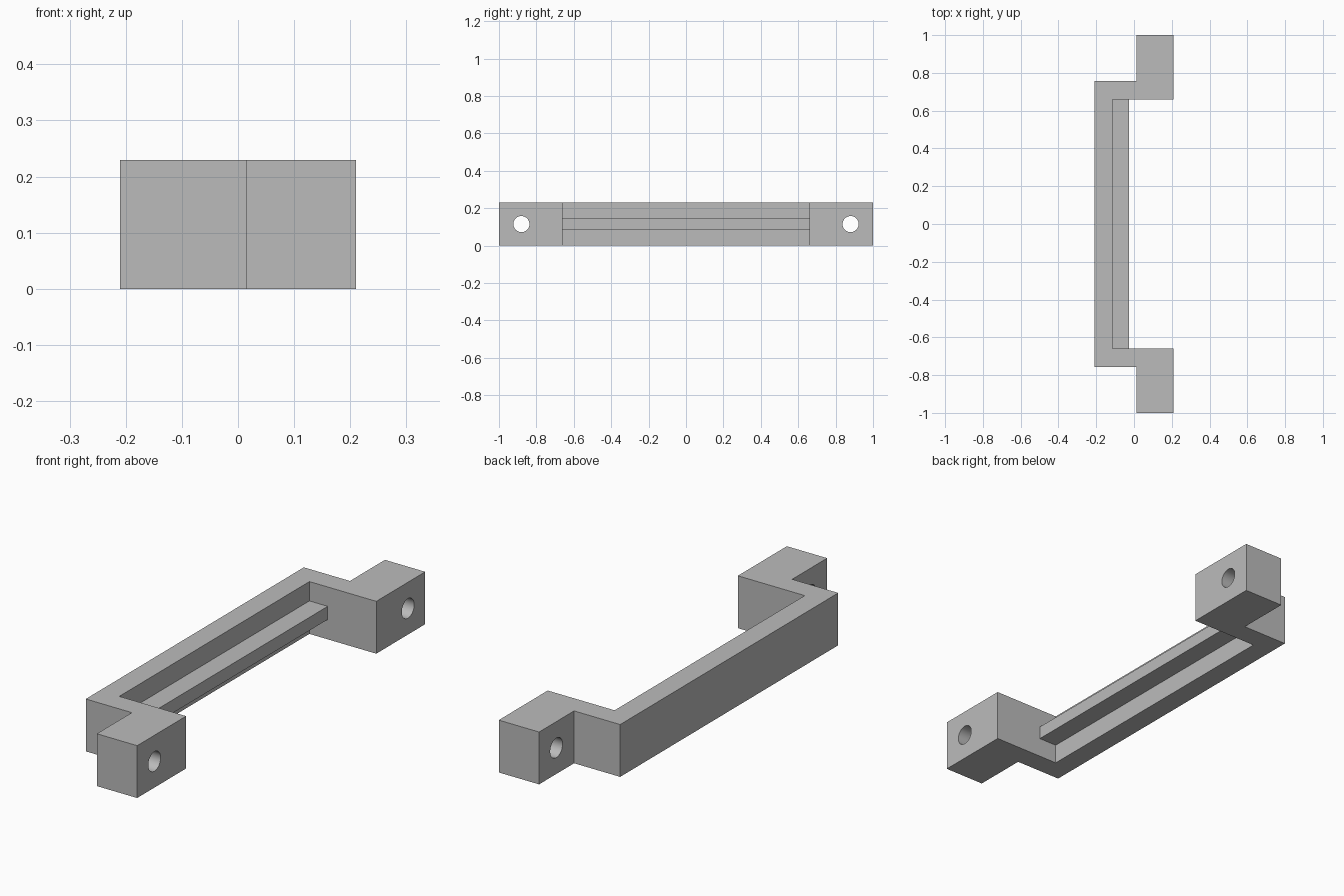
import bpy
import bmesh
import math
from mathutils import Matrix

cube = bpy.data.objects.get("Cube")
if cube:
    bpy.data.objects.remove(cube, do_unlink=True)

HEIGHT = 0.23
BACK, INNER, FOOT, FRONT = -0.21, -0.115, 0.014, 0.21
ARM_IN, ARM_OUT, END = 0.66, 0.757, 1.0
RIB_FRONT, RIB_LOW, RIB_HIGH = -0.026, 0.087, 0.145
HOLE_Y, HOLE_RADIUS = 0.88, 0.043

grey = bpy.data.materials.new("plain grey")
grey.use_nodes = True
colour = (0.5, 0.5, 0.5, 1)
grey.diffuse_color = colour
grey.node_tree.nodes["Principled BSDF"].inputs["Base Color"].default_value = colour


def make_object(name, bm):
    bmesh.ops.recalc_face_normals(bm, faces=bm.faces)
    mesh = bpy.data.meshes.new(name)
    bm.to_mesh(mesh)
    bm.free()
    mesh.materials.append(grey)
    obj = bpy.data.objects.new(name, mesh)
    bpy.context.collection.objects.link(obj)
    return obj


def extrude_outline(name, outline, low, high):
    bm = bmesh.new()
    face = bm.faces.new([bm.verts.new((x, y, low)) for x, y in outline])
    top = bmesh.ops.extrude_face_region(bm, geom=[face])["geom"]
    verts = [v for v in top if isinstance(v, bmesh.types.BMVert)]
    bmesh.ops.translate(bm, verts=verts, vec=(0, 0, high - low))
    return make_object(name, bm)


# Handle: back bar, two arms and two mounting feet in one outline
half = [(BACK, ARM_OUT), (FOOT, ARM_OUT), (FOOT, END),
        (FRONT, END), (FRONT, ARM_IN), (INNER, ARM_IN)]
outline = half + [(x, -y) for x, y in reversed(half)]
handle = extrude_outline("handle", outline, 0, HEIGHT)

# Rib along the inside of the back bar
rib_outline = [(INNER, -ARM_IN), (RIB_FRONT, -ARM_IN),
               (RIB_FRONT, ARM_IN), (INNER, ARM_IN)]
extrude_outline("inner_rib", rib_outline, RIB_LOW, RIB_HIGH)

# Screw holes through the feet
bm = bmesh.new()
for side in (-1, 1):
    place = (Matrix.Translation(((FOOT + FRONT) / 2, side * HOLE_Y, HEIGHT / 2))
             @ Matrix.Rotation(math.pi / 2, 4, "Y"))
    bmesh.ops.create_cone(bm, cap_ends=True, segments=48, radius1=HOLE_RADIUS,
                          radius2=HOLE_RADIUS, depth=0.4, matrix=place)
cutter = make_object("hole_cutter", bm)
cutter.hide_render = True

cut = handle.modifiers.new("screw holes", "BOOLEAN")
cut.operation = "DIFFERENCE"
cut.solver = "EXACT"
cut.object = cutter
bpy.context.view_layer.objects.active = handle
handle.select_set(True)
bpy.ops.object.modifier_apply(modifier=cut.name)
bpy.data.objects.remove(cutter, do_unlink=True)
bpy.ops.object.shade_smooth_by_angle(angle=math.radians(30))
